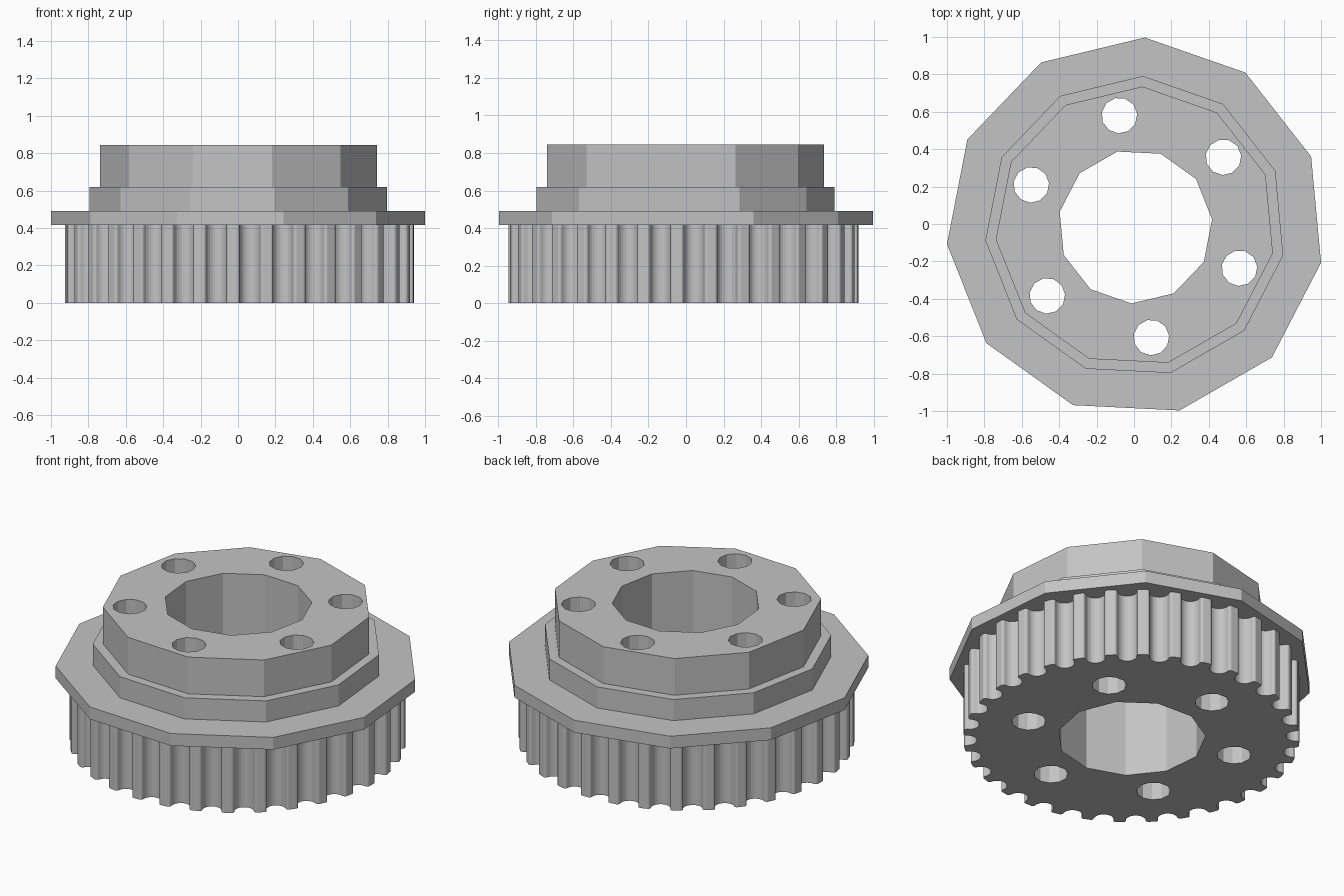
import bpy
import bmesh
from math import sin, cos, radians, pi, tau

cube = bpy.data.objects.get("Cube")
if cube:
    bpy.data.objects.remove(cube, do_unlink=True)

UNIT = 1.0115 / 27            # all part sizes below are in 27ths of the flange radius
CENTRE = (0.0072, -0.0134)    # shared axis of every ring
SIDES = 11
TURN = radians(87.15)
TEETH = 32

metal = bpy.data.materials.new("plain_grey_metal")
metal.use_nodes = True
GREY = (0.55, 0.55, 0.55, 1)
metal.diffuse_color = GREY
metal.node_tree.nodes["Principled BSDF"].inputs["Base Color"].default_value = GREY


def polygon(radius, turn=TURN, centre=(0, 0)):
    """Regular outline with the common side count."""
    return [(centre[0] + radius * cos(turn + i * tau / SIDES),
             centre[1] + radius * sin(turn + i * tau / SIDES)) for i in range(SIDES)]


def toothed_outline(radius):
    """Rim outline with round-bottomed grooves and rounded tooth corners."""
    lip, half_width, drop = 0.43, 1.89, 0.47
    root = half_width - lip
    # half of one groove as (sideways, depth), from tooth tip to groove floor
    half = [(half_width - lip * sin(a), lip * (1 - cos(a)))
            for a in (i * pi / 8 for i in range(5))]
    half += [(root * cos(a), drop + root * sin(a))
             for a in (i * pi / 12 for i in range(1, 7))]
    groove = [(-x, d) for x, d in half] + half[-2::-1]
    seat = (radius ** 2 - half_width ** 2) ** 0.5
    points = []
    for i in range(TEETH):
        a = i * tau / TEETH + radians(3.5)
        for x, d in groove:
            r = seat - d
            points.append((r * cos(a) - x * sin(a), r * sin(a) + x * cos(a)))
    return points


# Central bore and six bolt holes pass through every layer
openings = [polygon(11, TURN + pi)]
for i in range(6):
    a = radians(98.2) + i * tau / 6
    openings.append(polygon(2.55, TURN + pi, (16 * cos(a), 16 * sin(a))))


def layer(name, outline, bottom, top):
    """Extrude an outline with the shared openings into a solid layer."""
    curve = bpy.data.curves.new(name + "_profile", "CURVE")
    curve.dimensions = "2D"
    curve.fill_mode = "BOTH"
    curve.extrude = (top - bottom) / 2 * UNIT
    for loop in [outline] + openings:
        spline = curve.splines.new("POLY")
        spline.points.add(len(loop) - 1)
        for point, (x, y) in zip(spline.points, loop):
            point.co = (x * UNIT, y * UNIT, 0, 1)
        spline.use_cyclic_u = True
    profile = bpy.data.objects.new(name + "_profile", curve)
    bpy.context.collection.objects.link(profile)
    bpy.context.view_layer.update()
    evaluated = profile.evaluated_get(bpy.context.evaluated_depsgraph_get())
    mesh = bpy.data.meshes.new_from_object(evaluated)
    bpy.data.objects.remove(profile, do_unlink=True)

    # Weld caps to walls and keep everything flat shaded
    bm = bmesh.new()
    bm.from_mesh(mesh)
    bmesh.ops.remove_doubles(bm, verts=bm.verts, dist=0.0001)
    bmesh.ops.recalc_face_normals(bm, faces=bm.faces)
    for face in bm.faces:
        face.smooth = False
        face.material_index = 0
    bm.to_mesh(mesh)
    bm.free()
    mesh.materials.clear()
    mesh.materials.append(metal)
    obj = bpy.data.objects.new(name, mesh)
    obj.location = (*CENTRE, (bottom + top) / 2 * UNIT)
    bpy.context.collection.objects.link(obj)
    return obj


layer("toothed_rim", toothed_outline(24.9), 0, 11.1)
layer("flange", polygon(27), 11.1, 13.1)
layer("hub_step", polygon(21.5), 13.1, 16.55)
layer("hub", polygon(20), 16.55, 22.55)
